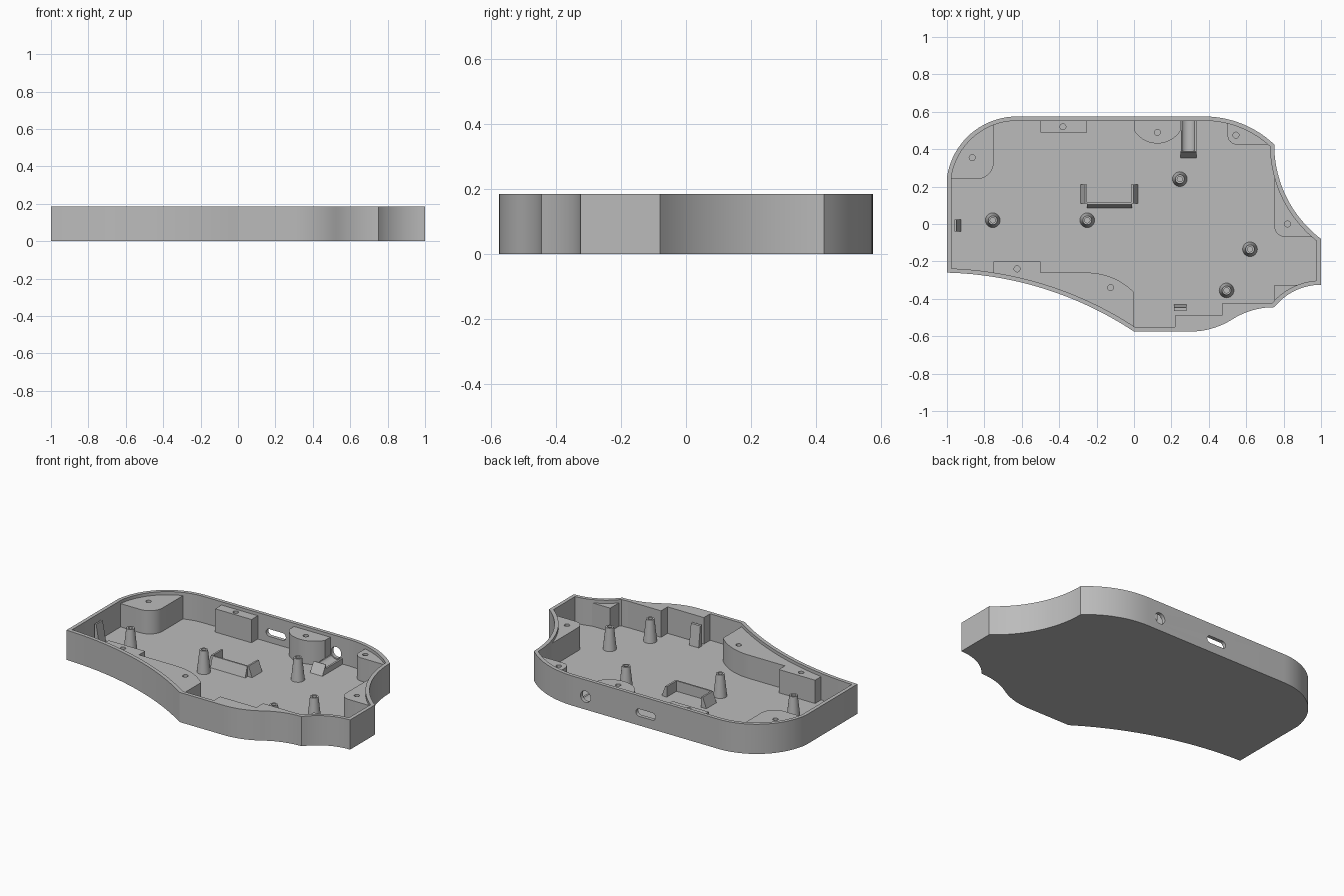
import bpy, bmesh, math
from mathutils import Vector

cube = bpy.data.objects.get("Cube")
if cube:
    bpy.data.objects.remove(cube)

HEIGHT, FLOOR, WALL, BOSS_TOP = 0.185, 0.02, 0.023, 0.165

grey = bpy.data.materials.new("plain_grey")
grey.use_nodes = True
grey.diffuse_color = (0.5, 0.5, 0.5, 1)
grey.node_tree.nodes["Principled BSDF"].inputs["Base Color"].default_value = (0.5, 0.5, 0.5, 1)


def loft(name, rings):
    """Skin a stack of equal-length rings and cap both ends."""
    bm = bmesh.new()
    loops = [[bm.verts.new(p) for p in ring] for ring in rings]
    n = len(loops[0])
    for a, b in zip(loops, loops[1:]):
        for i in range(n):
            j = (i + 1) % n
            bm.faces.new((a[i], a[j], b[j], b[i]))
    bm.faces.new(loops[0][::-1])
    bm.faces.new(loops[-1])
    bmesh.ops.recalc_face_normals(bm, faces=bm.faces)
    mesh = bpy.data.meshes.new(name)
    bm.to_mesh(mesh)
    bm.free()
    mesh.materials.append(grey)
    ob = bpy.data.objects.new(name, mesh)
    bpy.context.collection.objects.link(ob)
    return ob


def at(points, z):
    return [(x, y, z) for x, y in points]


def prism(name, points, z0, z1):
    return loft(name, [at(points, z0), at(points, z1)])


def circle(x, y, r, n=24):
    return [(x + r * math.cos(math.tau * i / n), y + r * math.sin(math.tau * i / n)) for i in range(n)]


def arc(p, q, r, n=14):
    """Arc from p to q; positive radius bulges to the right of travel."""
    p, q = Vector(p), Vector(q)
    d = q - p
    side = Vector((-d.y, d.x)).normalized()
    c = (p + q) / 2 + side * math.copysign(math.sqrt(max(r * r - d.length_squared / 4, 0)), r)
    a0 = math.atan2(p.y - c.y, p.x - c.x)
    da = math.atan2(q.y - c.y, q.x - c.x) - a0
    da = (da + math.pi) % math.tau - math.pi
    return [(c.x + abs(r) * math.cos(a0 + da * i / n), c.y + abs(r) * math.sin(a0 + da * i / n))
            for i in range(n + 1)]


def inset(points, t):
    """Mitred inward offset of a counter-clockwise outline."""
    out, n = [], len(points)
    for i in range(n):
        a, b, c = (Vector(points[k % n]) for k in (i - 1, i, i + 1))
        u, v = (b - a).normalized(), (c - b).normalized()
        m = Vector((-u.y - v.y, u.x + v.x))
        out.append(tuple(b + m * (t / (1 + u.dot(v)))))
    return out


def boolean(ob, cutter, operation):
    cutter.hide_render = True
    mod = ob.modifiers.new("cut", "BOOLEAN")
    mod.operation, mod.object, mod.solver = operation, cutter, "EXACT"
    bpy.context.view_layer.update()
    dg = bpy.context.evaluated_depsgraph_get()
    mesh = bpy.data.meshes.new_from_object(ob.evaluated_get(dg))
    ob.modifiers.clear()
    ob.data = mesh
    bpy.data.objects.remove(cutter)


def wall_plug(points, y0, y1):
    """Cutter running along y from an x-z outline."""
    return loft("cutter", [[(x, y, z) for x, z in points] for y in (y0, y1)])


def wedge(name, center, angle, width, depth, z1, flat=0.3):
    """Upright back face, sloped front face pointing along angle."""
    out = Vector((math.cos(angle), math.sin(angle), 0))
    side = Vector((-out.y, out.x, 0)) * width / 2
    base = Vector((center[0], center[1], 0))
    rings = []
    for z, d in ((FLOOR - 0.005, depth), (z1, depth * flat)):
        up = Vector((0, 0, z))
        rings.append([base - side + up, base - side + out * d + up,
                      base + side + out * d + up, base + side + up])
    return loft(name, rings)


# Case outline, counter-clockwise
outline = (arc((-1, -0.26), (0, -0.575), -1.9, 24)
           + arc((0.3, -0.575), (0.525, -0.51), 0.42)
           + arc((0.525, -0.51), (0.75, -0.445), -0.42)[1:]
           + arc((0.75, -0.445), (1, -0.325), -0.32)[1:]
           + arc((1, -0.08), (0.75, 0.425), -0.63, 20)
           + arc((0.75, 0.425), (0.375, 0.575), 0.544)[1:]
           + arc((-0.625, 0.575), (-1, 0.25), 0.379, 20))
inner = inset(outline, WALL)

# Tray: floor and thin wall
tray = loft("case_tray", [at(outline, 0), at(outline, HEIGHT), at(inner, HEIGHT), at(inner, FLOOR)])

# Ports in the back wall
jack_x, port_z = 0.29, 0.08
boolean(tray, wall_plug(circle(jack_x, port_z, 0.035), 0.5, 0.65), "DIFFERENCE")
slot = [(x + (0.045 if x > 0 else -0.045) - 0.125, z) for x, z in circle(0, port_z, 0.023, 25)]
boolean(tray, wall_plug(slot, 0.5, 0.65), "DIFFERENCE")

# Screw bosses, trimmed to the inside of the wall
bosses = {
    "back_right_boss": ([(-1.1, 0.24)] + arc((-0.84, 0.24), (-0.75, 0.33), 0.09)
                        + [(-0.75, 0.7), (-1.1, 0.7)], [(-0.865, 0.355)]),
    "back_boss": ([(-0.5, 0.49), (-0.25, 0.49), (-0.25, 0.7), (-0.5, 0.7)], [(-0.38, 0.52)]),
    "round_back_boss": (arc((0, 0.5), (0.25, 0.5), 0.147) + [(0.25, 0.7), (0, 0.7)], [(0.125, 0.49)]),
    "back_left_boss": (arc((0.5, 0.475), (0.55, 0.425), 0.05)
                       + [(0.8, 0.425), (0.8, 0.7), (0.5, 0.7)], [(0.545, 0.475)]),
    "left_boss": (arc((0.75, -0.01), (0.81, -0.07), 0.06)
                  + [(1.1, -0.07), (1.1, 0.4), (0.75, 0.4)], [(0.82, 0)]),
    "front_right_boss": ([(-0.75, -0.7), (0, -0.7)] + arc((0, -0.365), (-0.25, -0.26), 0.35)
                         + [(-0.5, -0.26), (-0.5, -0.2), (-0.75, -0.2)],
                         [(-0.625, -0.24), (-0.125, -0.34)]),
    "front_left_boss": ([(0.75, -0.7), (1.1, -0.7), (1.1, -0.325), (0.75, -0.325)], []),
}
trim = inset(outline, WALL - 0.004)
for name, (shape, holes) in bosses.items():
    boss = prism(name, shape, FLOOR - 0.005, BOSS_TOP)
    boolean(boss, prism("trim", trim, 0, 0.3), "INTERSECT")
    for x, y in holes:
        boolean(boss, prism("cutter", circle(x, y, 0.016), 0.06, 0.3), "DIFFERENCE")

# Thickened front wall, flush with the rim
steps = [(0.22, -0.7), (0.75, -0.7), (0.75, -0.425), (0.47, -0.425), (0.47, -0.49), (0.22, -0.49)]
thick = prism("front_wall_block", steps, FLOOR - 0.005, HEIGHT)
boolean(thick, prism("trim", inner, 0, 0.3), "INTERSECT")

# Tapered standoffs with screw holes
for i, (x, y) in enumerate([(-0.755, 0.02), (-0.25, 0.02), (0.245, 0.24), (0.62, -0.135), (0.495, -0.355)]):
    loft(f"standoff_{i + 1}", [at(circle(x, y, r), z) for r, z in
                               ((0.04, 0.015), (0.024, 0.158), (0.014, 0.158), (0.014, 0.08))])

# Module bracket: three sloped stops
wedge("bracket_front", (-0.13, 0.115), -math.pi / 2, 0.24, 0.032, 0.085)
wedge("bracket_right", (-0.252, 0.16), math.pi, 0.1, 0.037, 0.085)
wedge("bracket_left", (-0.015, 0.16), 0, 0.1, 0.037, 0.085)

# Jack cradle with grooved bed and end stop
cradle = prism("jack_cradle", [(0.25, 0.385), (0.335, 0.385), (0.335, 0.56), (0.25, 0.56)], 0.015, 0.055)
boolean(cradle, wall_plug(circle(jack_x, port_z, 0.042), 0.3, 0.7), "DIFFERENCE")
wedge("jack_stop", (jack_x + 0.002, 0.39), -math.pi / 2, 0.085, 0.04, 0.08, 0.1)

# Board clips
wedge("right_clip", (-0.96, -0.008), 0, 0.065, 0.035, 0.15)
wedge("front_clip", (0.247, -0.465), math.pi / 2, 0.065, 0.035, 0.15, 0.5)

# Smooth curved walls, crisp edges
for ob in bpy.context.view_layer.objects:
    ob.select_set(bool(ob.type == "MESH" and grey.name in ob.data.materials))
bpy.context.view_layer.objects.active = tray
bpy.ops.object.shade_smooth_by_angle(angle=math.radians(20))
